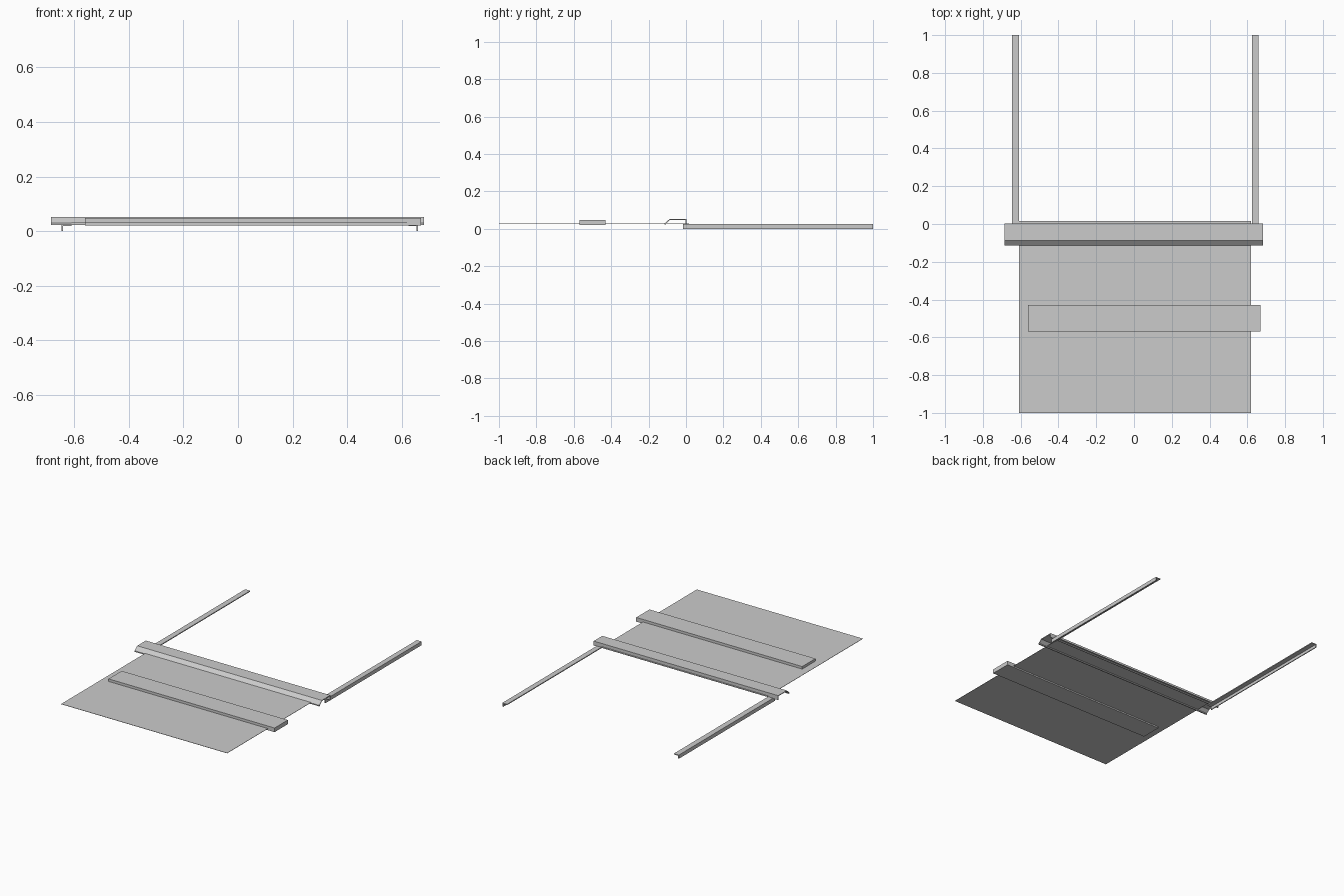
import bpy

if "Cube" in bpy.data.objects:
    bpy.data.objects.remove(bpy.data.objects["Cube"])


def extrude(name, profile, a, b, axis):
    """Extrude a closed profile along x (profile in y,z) or y (profile in x,z)."""
    def point(p, t):
        return (t, p[0], p[1]) if axis == 'x' else (p[0], t, p[1])
    n = len(profile)
    verts = [point(p, a) for p in profile] + [point(p, b) for p in profile]
    faces = [tuple(range(n)), tuple(range(2 * n - 1, n - 1, -1))]
    faces += [(i, i + n, (i + 1) % n + n, (i + 1) % n) for i in range(n)]
    if axis == 'x':
        area = sum(profile[i][0] * profile[(i + 1) % n][1] - profile[(i + 1) % n][0] * profile[i][1] for i in range(n))
        flip = area > 0
    else:
        area = sum(profile[i][0] * profile[(i + 1) % n][1] - profile[(i + 1) % n][0] * profile[i][1] for i in range(n))
        flip = area < 0
    if flip:
        faces = [f[::-1] for f in faces]
    me = bpy.data.meshes.new(name)
    me.from_pydata(verts, [], faces)
    ob = bpy.data.objects.new(name, me)
    bpy.context.collection.objects.link(ob)
    return ob


def rect(u0, u1, z0, z1):
    return [(u0, z0), (u1, z0), (u1, z1), (u0, z1)]


# Thin flat sheet
extrude("sheet", rect(-1.0, 0.015, 0.029, 0.031), -0.61, 0.62, 'x')

# Loose bar lying across the sheet
extrude("cross_bar", rect(-0.57, -0.43, 0.02, 0.048), -0.56, 0.67, 'x')

# Bevelled header, hollow underneath
header = [(-0.115, 0.022), (-0.115, 0.029), (-0.088, 0.052), (0.003, 0.052),
          (0.003, 0.022), (-0.003, 0.022), (-0.003, 0.047), (-0.086, 0.047),
          (-0.107, 0.028), (-0.107, 0.022)]
extrude("header", header, -0.685, 0.682, 'x')

# Angle-section side rails
for name, outer, inner in (("left_rail", -0.647, -0.61), ("right_rail", 0.66, 0.625)):
    s = 0.006 if inner > outer else -0.006
    angle = [(outer, 0.0), (outer + s, 0.0), (outer + s, 0.019),
             (inner, 0.019), (inner, 0.025), (outer, 0.025)]
    extrude(name, angle, -0.017, 1.0, 'y')
